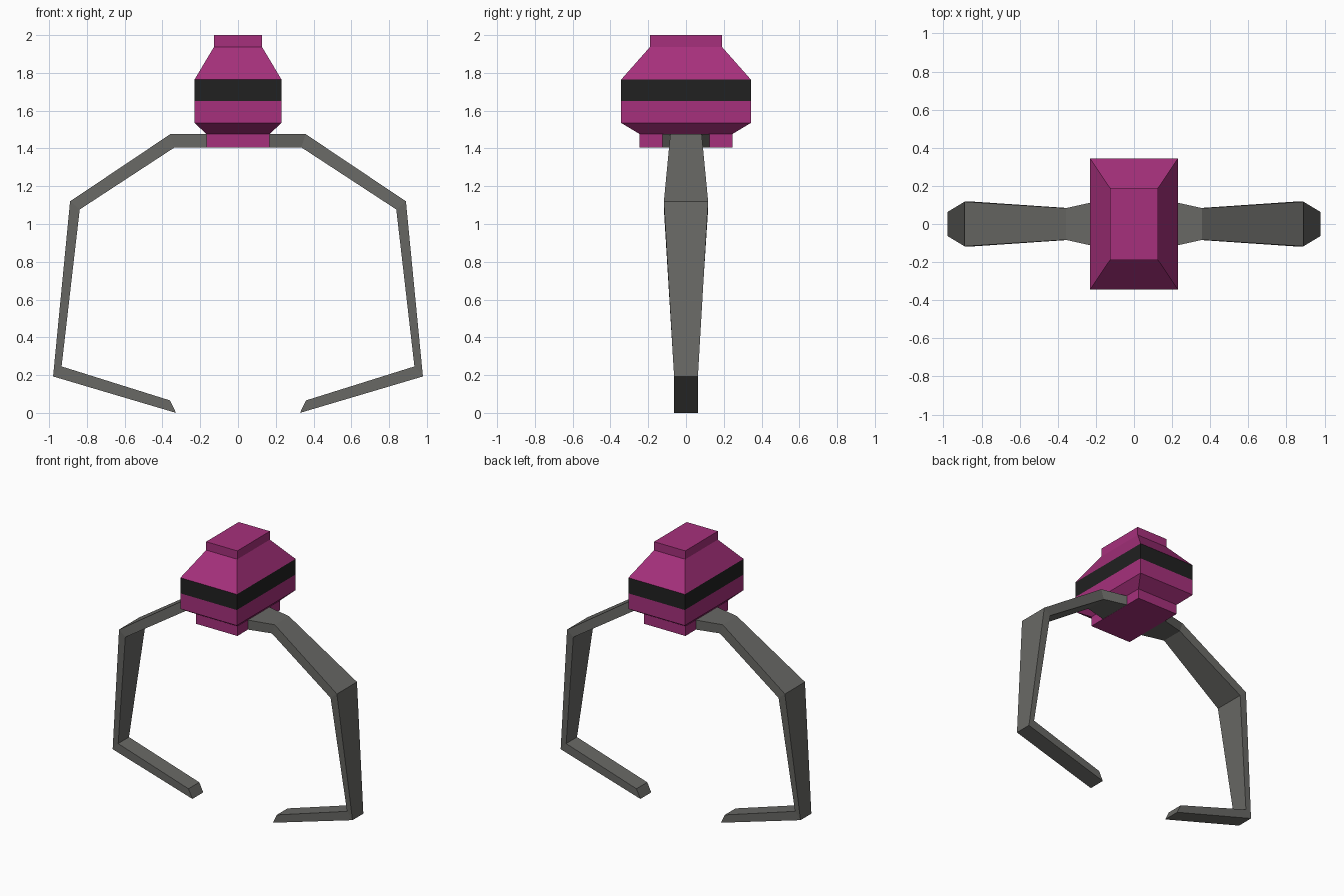
import bpy, bmesh

if "Cube" in bpy.data.objects:
    bpy.data.objects.remove(bpy.data.objects["Cube"])


def material(name, rgb):
    m = bpy.data.materials.new(name)
    m.diffuse_color = (*rgb, 1)
    m.use_nodes = True
    m.node_tree.nodes["Principled BSDF"].inputs["Base Color"].default_value = m.diffuse_color
    return m


def loft(name, rings, mat, cap_start=True, cap_end=True):
    """Skin a series of four-cornered rings into a flat-shaded mesh."""
    bm = bmesh.new()
    loops = [[bm.verts.new(p) for p in ring] for ring in rings]
    for a, b in zip(loops, loops[1:]):
        for i in range(4):
            j = (i + 1) % 4
            bm.faces.new((a[i], a[j], b[j], b[i]))
    if cap_start:
        bm.faces.new(loops[0][::-1])
    if cap_end:
        bm.faces.new(loops[-1])
    if cap_start and cap_end:
        bmesh.ops.recalc_face_normals(bm, faces=bm.faces)
    mesh = bpy.data.meshes.new(name)
    bm.to_mesh(mesh)
    bm.free()
    mesh.materials.append(mat)
    obj = bpy.data.objects.new(name, mesh)
    bpy.context.collection.objects.link(obj)
    return obj


def rect(hx, hy, z):
    return [(-hx, -hy, z), (hx, -hy, z), (hx, hy, z), (-hx, hy, z)]


magenta = material("magenta", (0.38, 0.03, 0.20))
black = material("black", (0.015, 0.015, 0.015))
steel = material("steel", (0.14, 0.14, 0.13))

# Housing: mounting block and lower shell, dark band, tapered top
loft("lower_housing", [rect(0.168, 0.247, 1.405), rect(0.168, 0.247, 1.477),
                       rect(0.23, 0.343, 1.535), rect(0.23, 0.343, 1.65)],
     magenta, cap_end=False)
loft("band", [rect(0.23, 0.343, 1.65), rect(0.23, 0.343, 1.765)],
     black, cap_start=False, cap_end=False)
loft("upper_housing", [rect(0.23, 0.343, 1.765), rect(0.127, 0.19, 1.938),
                       rect(0.127, 0.19, 2.0)],
     magenta, cap_start=False)

# Claw arms: outer x, outer z, inner x, inner z, half width
sections = [
    (0.165, 1.476, 0.165, 1.406, 0.126),
    (0.358, 1.476, 0.335, 1.406, 0.083),
    (0.889, 1.120, 0.838, 1.077, 0.117),
    (0.979, 0.193, 0.934, 0.246, 0.063),
    (0.328, 0.000, 0.360, 0.066, 0.063),
]
for side, s in (("left", -1), ("right", 1)):
    rings = [[(s * ox, -w, oz), (s * ox, w, oz), (s * ix, w, iz), (s * ix, -w, iz)]
             for ox, oz, ix, iz, w in sections]
    loft(side + "_claw_arm", rings, steel)
